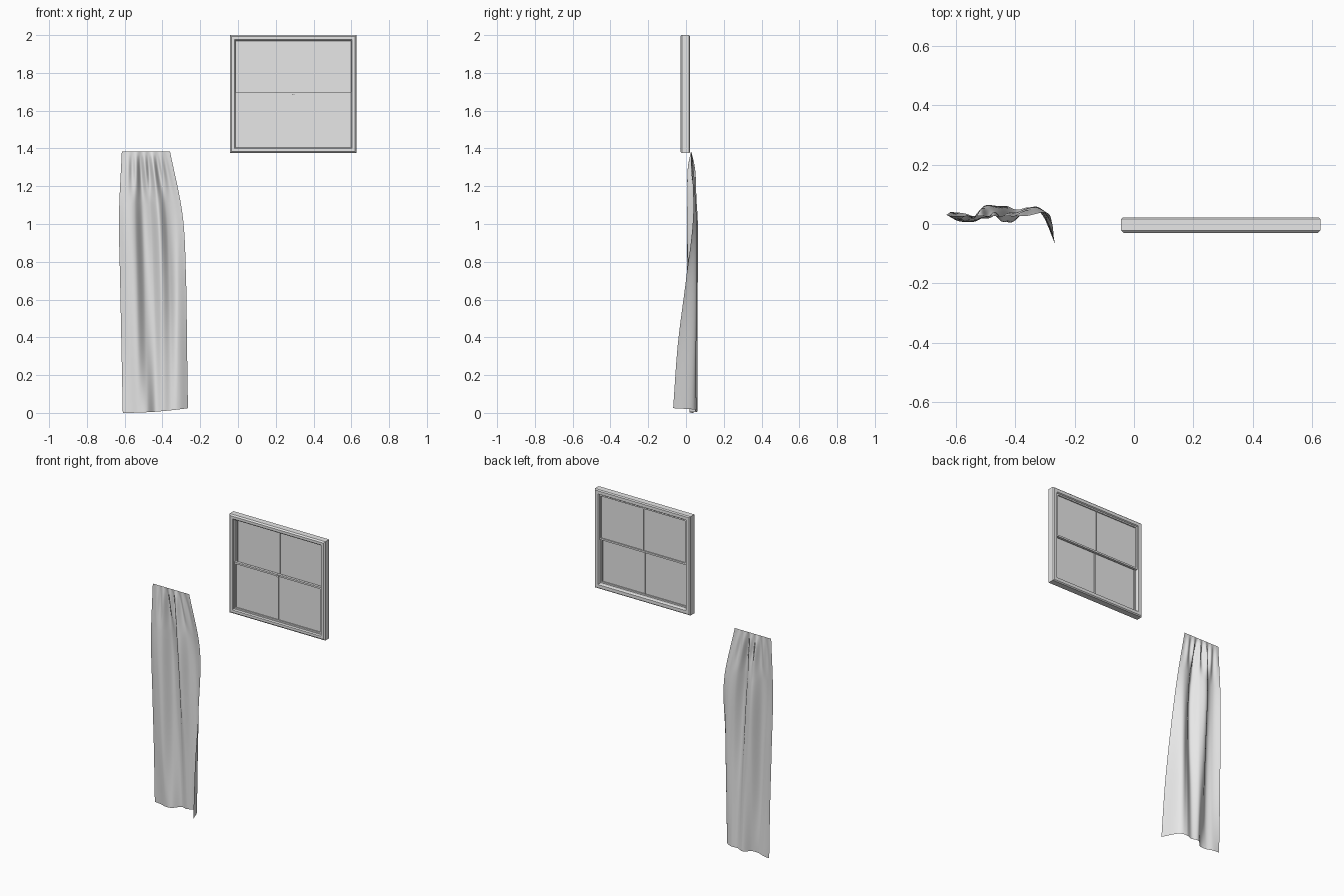
import bpy, bmesh, math
from mathutils import Vector

cube = bpy.data.objects.get("Cube")
if cube:
    bpy.data.objects.remove(cube)

grey = bpy.data.materials.new("light_grey")
grey.use_nodes = True
grey.diffuse_color = (0.8, 0.8, 0.8, 1)
grey.node_tree.nodes["Principled BSDF"].inputs["Base Color"].default_value = (0.8, 0.8, 0.8, 1)


def finish(name, bm, angle=30):
    mesh = bpy.data.meshes.new(name)
    bm.to_mesh(mesh)
    bm.free()
    mesh.materials.append(grey)
    obj = bpy.data.objects.new(name, mesh)
    bpy.context.collection.objects.link(obj)
    bpy.ops.object.select_all(action='DESELECT')
    obj.select_set(True)
    bpy.context.view_layer.objects.active = obj
    bpy.ops.object.shade_smooth_by_angle(angle=math.radians(angle))
    return obj


def box(name, x0, x1, y0, y1, z0, z1):
    bm = bmesh.new()
    bmesh.ops.create_cube(bm, size=1)
    for v in bm.verts:
        v.co = Vector(((x0 + x1) / 2 + v.co.x * (x1 - x0),
                       (y0 + y1) / 2 + v.co.y * (y1 - y0),
                       (z0 + z1) / 2 + v.co.z * (z1 - z0)))
    return finish(name, bm)


def picture_frame(name, x0, x1, z0, z1, profile):
    """Sweep a closed (inset, depth) profile round a mitred rectangle."""
    bm = bmesh.new()
    rings = [[bm.verts.new(p) for p in ((x0 + i, y, z0 + i), (x1 - i, y, z0 + i),
                                        (x1 - i, y, z1 - i), (x0 + i, y, z1 - i))]
             for i, y in profile]
    for a, b in zip(rings, rings[1:] + rings[:1]):
        for k in range(4):
            n = (k + 1) % 4
            bm.faces.new((a[k], a[n], b[n], b[k]))
    bmesh.ops.recalc_face_normals(bm, faces=bm.faces)
    return finish(name, bm, 20)


def spline(values, t):
    """Catmull-Rom value through evenly spaced numbers, t from 0 to 1."""
    s = t * (len(values) - 1)
    i = min(int(s), len(values) - 2)
    f = s - i
    b, c = values[i], values[i + 1]
    a = values[i - 1] if i else 2 * b - c
    d = values[i + 2] if i + 2 < len(values) else 2 * c - b
    return b + f * ((c - a) + f * ((2*a - 5*b + 4*c - d) + f * (3*b - a - 3*c + d))) / 2


# Window casing with chamfered outer edges
L, R, B, T = -0.043, 0.627, 1.375, 2.0
picture_frame("window_frame", L, R, B, T,
              [(0, -0.022), (0.008, -0.03), (0.024, -0.03), (0.03, -0.024),
               (0.03, 0.016), (0.026, 0.022), (0.006, 0.022), (0, 0.016)])

# Two sliding sashes, the lower one nearer the front
MID, CX = 1.692, (L + R) / 2
for label, z0, z1, y in (("upper", MID - 0.008, T - 0.028, 0.006),
                         ("lower", B + 0.028, MID + 0.008, -0.01)):
    x0, x1, h = L + 0.028, R - 0.028, 0.008
    picture_frame(label + "_sash", x0, x1, z0, z1,
                  [(0, y - h), (0.011, y - h), (0.011, y + h), (0, y + h)])
    box(label + "_glass", x0 + 0.01, x1 - 0.01, y - 0.001, y + 0.001, z0 + 0.01, z1 - 0.01)
    box(label + "_glazing_bar", CX - 0.002, CX + 0.002, y - 0.007, y + 0.007,
        z0 + 0.01, z1 - 0.01)
box("sash_latch", CX - 0.006, CX + 0.006, -0.022, -0.017, MID - 0.007, MID + 0.004)

# Curtain sheet: edges and fold depths from the hem up to the heading
left_edge = [-0.61, -0.617, -0.624, -0.63, -0.615]
right_edge = [-0.265, -0.27, -0.275, -0.293, -0.36]
fold_rows = [
    [0.04, 0.035, 0.02, 0.022, 0.06, 0.048, 0.055, 0.03, -0.068],
    [0.04, 0.02, 0.01, 0.045, 0.06, 0.035, 0.05, 0.045, -0.043],
    [0.035, 0.012, 0.01, 0.058, 0.055, 0.015, 0.045, 0.055, 0.0],
    [0.03, 0.01, 0.015, 0.06, 0.045, 0.005, 0.045, 0.055, 0.038],
    [0.027] * 9]
NU, NV = 96, 90
bm = bmesh.new()
grid = []
for j in range(NV + 1):
    v = j / NV
    gather = max(0, (v - 0.8) / 0.2)
    pleat = 0.012 * math.sin(math.pi * gather ** 1.5)
    row = []
    for i in range(NU + 1):
        u = i / NU
        x0, x1 = spline(left_edge, v), spline(right_edge, v)
        y = spline([spline(r, u) for r in fold_rows], v)
        y += pleat * math.sin(u * math.tau * 6) * math.sin(math.pi * u)
        z = 1.385 * v + 0.025 * u * u * (1 - v)
        row.append(bm.verts.new((x0 + (x1 - x0) * u, y, z)))
    grid.append(row)
for lo, hi in zip(grid, grid[1:]):
    for i in range(NU):
        bm.faces.new((lo[i], lo[i + 1], hi[i + 1], hi[i]))
finish("curtain", bm, 60)
